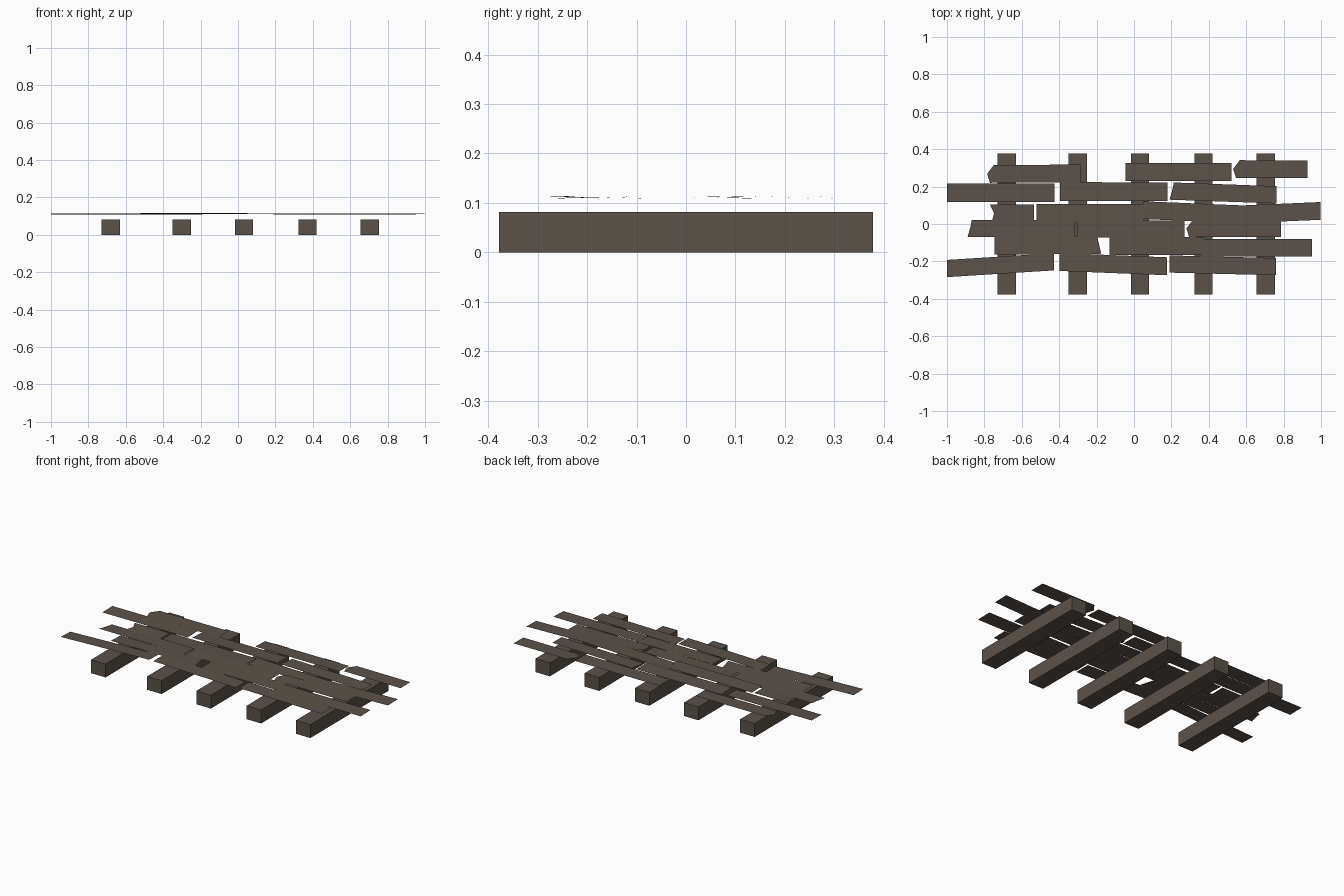
import bpy, bmesh

wood = bpy.data.materials.new("weathered_wood")
wood.diffuse_color = (0.105, 0.085, 0.068, 1)


def add_object(name, bm):
    me = bpy.data.meshes.new(name)
    bm.to_mesh(me)
    bm.free()
    me.materials.append(wood)
    ob = bpy.data.objects.new(name, me)
    bpy.context.collection.objects.link(ob)
    return ob


# Cross beams standing on the ground
for i, x in enumerate((-0.68, -0.30, 0.032, 0.372, 0.705)):
    bm = bmesh.new()
    bmesh.ops.create_cube(bm, size=1)
    for v in bm.verts:
        v.co = (x + v.co.x * 0.098, v.co.y * 0.756, (v.co.z + 0.5) * 0.082)
    add_object(f"cross_beam_{i + 1}", bm)

# Broken left-end outlines: (x offset, fraction of width from top edge)
ENDS = {
    "cut": ((0, 0), (0, 1)),
    "point": ((0.035, 0), (0, 0.5), (0.015, 1)),
    "notch": ((0, 0), (0.022, 0.5), (0.008, 1)),
    "slant": ((0.022, 0), (0.018, 0.3), (0, 1)),
}


def plank(name, x0, x1, y0, y1, width, end, z, roll, lean=0):
    """Thin board; y0/y1 are the centre heights at the left/right end."""
    top = width / 2
    pts = [(x0 + dx, y0 + top - f * width, f) for dx, f in ENDS[end]]
    pts += [(x1 + lean, y1 - top, 1), (x1, y1 + top, 0)]
    bm = bmesh.new()
    bm.faces.new([bm.verts.new((x, y, z + roll * (0.5 - f))) for x, y, f in pts])
    bm.normal_update()
    add_object(name, bm)


# Loose boards row by row, back to front
rows = {
    "back_row": [
        (-0.785, -0.285, 0.268, 0.270, 0.095, "point"),
        (-0.045, 0.522, 0.278, 0.278, 0.095, "cut"),
        (0.53, 0.928, 0.294, 0.292, 0.094, "point"),
    ],
    "second_row": [
        (-1.0, -0.425, 0.167, 0.167, 0.097, "cut"),
        (-0.395, 0.18, 0.174, 0.172, 0.10, "cut"),
        (0.19, 0.763, 0.176, 0.156, 0.092, "slant"),
    ],
    "third_row": [
        (-0.77, -0.535, 0.056, 0.058, 0.095, "notch"),
        (-0.522, 0.05, 0.058, 0.058, 0.10, "cut"),
        (0.05, 0.62, 0.074, 0.050, 0.095, "cut"),
        (0.425, 0.998, 0.045, 0.070, 0.095, "cut"),
    ],
    "fourth_row": [
        (-0.89, -0.315, -0.024, -0.024, 0.092, "slant"),
        (-0.302, 0.27, -0.026, -0.026, 0.092, "cut"),
        (0.28, 0.785, -0.024, -0.024, 0.092, "point"),
    ],
    "fifth_row": [
        (-0.745, -0.197, -0.117, -0.112, 0.094, "cut", 0.022),
        (-0.132, 0.375, -0.117, -0.119, 0.096, "cut"),
        (0.345, 0.952, -0.127, -0.127, 0.096, "notch"),
    ],
    "front_row": [
        (-1.0, -0.427, -0.238, -0.202, 0.092, "cut"),
        (-0.397, 0.176, -0.203, -0.226, 0.096, "cut"),
        (0.19, 0.758, -0.214, -0.228, 0.092, "cut"),
    ],
}
n = 0
for row, boards in rows.items():
    for i, b in enumerate(boards):
        z = 0.109 + 0.0012 * (n * 2 % 5)
        roll = (0.002, -0.003, 0.001)[n % 3]
        plank(f"{row}_plank_{i + 1}", *b[:6], z, roll, *b[6:])
        n += 1
